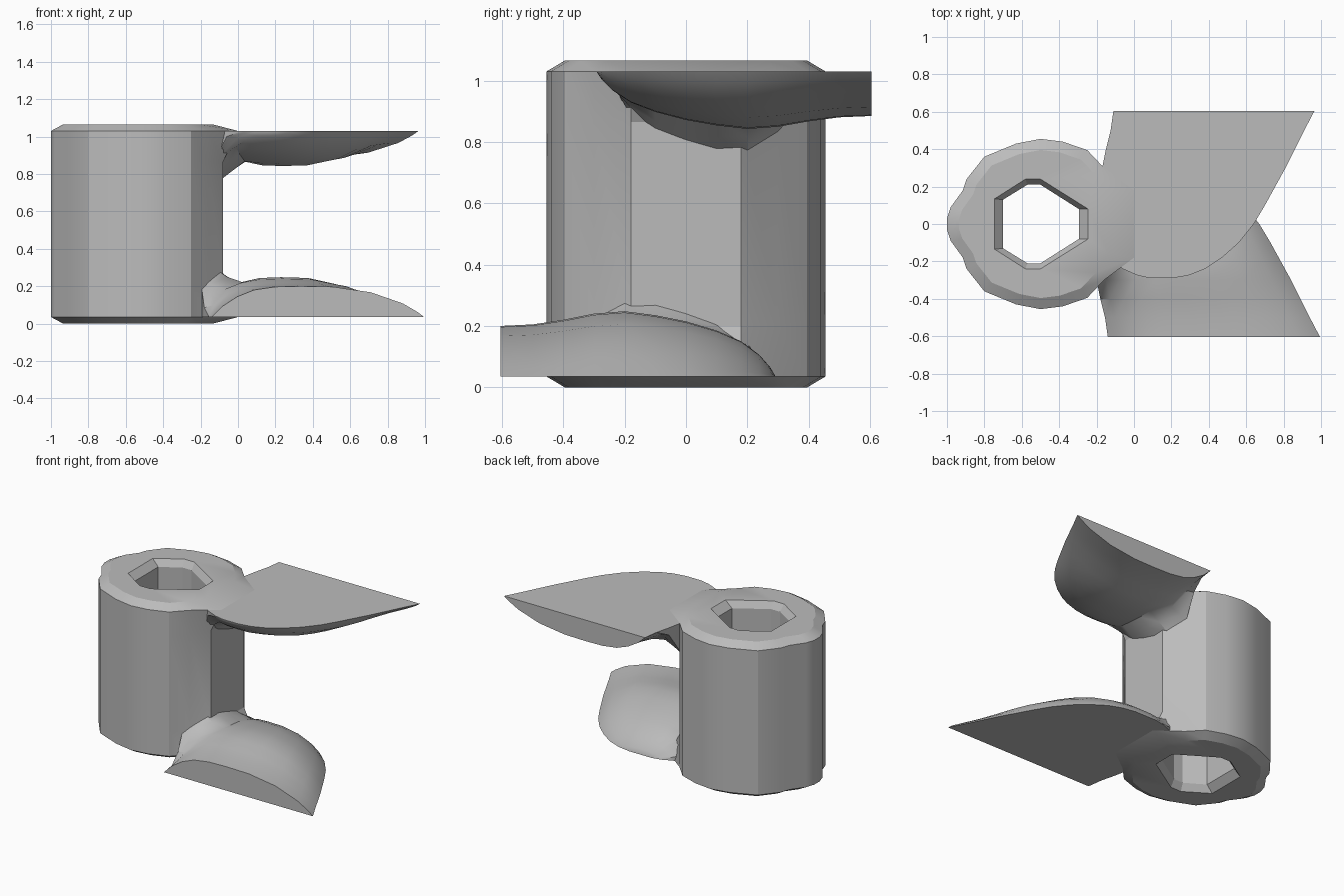
import bpy, bmesh, math

if "Cube" in bpy.data.objects:
    bpy.data.objects.remove(bpy.data.objects["Cube"], do_unlink=True)

HEIGHT = 1.065
RIM = 0.035          # height of the chamfered caps
CENTRE_X = -0.5      # axis of the barrel

grey = bpy.data.materials.new("plain grey")
grey.use_nodes = True
colour = (0.5, 0.5, 0.5, 1)
grey.diffuse_color = colour
grey.node_tree.nodes["Principled BSDF"].inputs["Base Color"].default_value = colour


def finish(bm, name, angle):
    bmesh.ops.recalc_face_normals(bm, faces=bm.faces)
    mesh = bpy.data.meshes.new(name)
    bm.to_mesh(mesh)
    bm.free()
    mesh.materials.append(grey)
    obj = bpy.data.objects.new(name, mesh)
    bpy.context.collection.objects.link(obj)
    bpy.ops.object.select_all(action="DESELECT")
    obj.select_set(True)
    bpy.context.view_layer.objects.active = obj
    bpy.ops.object.shade_smooth_by_angle(angle=math.radians(angle))


def loft(bm, rings):
    """Skin a list of closed rings and return their vertices."""
    loops = [[bm.verts.new(p) for p in ring] for ring in rings]
    for a, b in zip(loops, loops[1:]):
        for i in range(len(a)):
            j = (i + 1) % len(a)
            bm.faces.new((a[i], a[j], b[j], b[i]))
    return loops


def loop_edges(bm, loop):
    return [bm.edges.get((v, loop[i - 1])) for i, v in enumerate(loop)]


def mirrored(half):
    return half + [(x, -y) for x, y in reversed(half)]


def at(outline, z, scale=1):
    return [(CENTRE_X + (x - CENTRE_X) * scale, y * scale, z) for x, y in outline]


# Barrel: irregular outline, chamfered caps and a through socket
outline = mirrored([(-1, .03), (-.98, .09), (-.915, .18), (-.895, .24), (-.8, .36),
                    (-.63, .43), (-.5, .455), (-.38, .44), (-.25, .395),
                    (-.16, .3), (-.08, .18)])
flared = [(x + .08 if x > -.1 else x, y) for x, y in outline]
mouth = mirrored([(-.745, .135), (-.58, .24), (-.5, .24), (-.245, .08)])
socket = mirrored([(-.7, .13), (-.57, .21), (-.5, .21), (-.295, .08)])

bm = bmesh.new()
shell = loft(bm, [at(outline, 0, .87), at(flared, RIM), at(outline, .2),
                  at(outline, HEIGHT - .2), at(flared, HEIGHT - RIM),
                  at(outline, HEIGHT, .87)])
bore = loft(bm, [at(mouth, 0), at(socket, .045), at(socket, HEIGHT - .045),
                 at(mouth, HEIGHT)])
for end in (0, -1):
    edges = loop_edges(bm, shell[end]) + loop_edges(bm, bore[end])
    bmesh.ops.triangle_fill(bm, use_beauty=True, edges=edges)
finish(bm, "barrel", 25)

# Blade stations: y, left x, right x, thickness, depth of the fillet at the barrel
STATIONS = [(.605, -.11, .965, .165, 0), (.5, -.125, .91, .17, 0),
            (.4, -.15, .86, .185, .05), (.3, -.17, .81, .205, .2),
            (.2, -.14, .755, .213, .29), (.1, -.13, .7, .2, .29),
            (0, -.13, .64, .18, .26), (-.1, -.13, .56, .15, .22),
            (-.18, -.13, .47, .115, .16), (-.24, -.06, .38, .07, .03),
            (-.275, .02, .29, .03, 0), (-.29, .09, .2, .004, 0)]
# Blade section: fraction of width, fraction of thickness
SECTION = [(0, 0), (.05, .35), (.12, .66), (.2, .88), (.3, .98), (.42, 1),
           (.57, .98), (.75, .8), (.9, .44), (.97, .16)]


def blade(name, flip, thickness, shift):
    rings = []
    for y, left, right, depth, root in STATIONS:
        left -= shift
        right += shift
        profile = [(left, 0)]
        for t, d in SECTION:
            drop = max(depth * d * thickness, root * (1 - 2.2 * t), .001)
            profile.append((left + t * (right - left), drop))
        profile.append((right, 0))
        rings.append([(x, -y, RIM + d) if flip else (x, y, HEIGHT - RIM - d)
                      for x, d in profile])
    bm = bmesh.new()
    loops = loft(bm, rings)
    for end in (0, -1):
        bm.faces.new(loops[end])
    finish(bm, name, 35)


blade("upper_blade", False, .88, 0)
blade("lower_blade", True, 1, .03)
